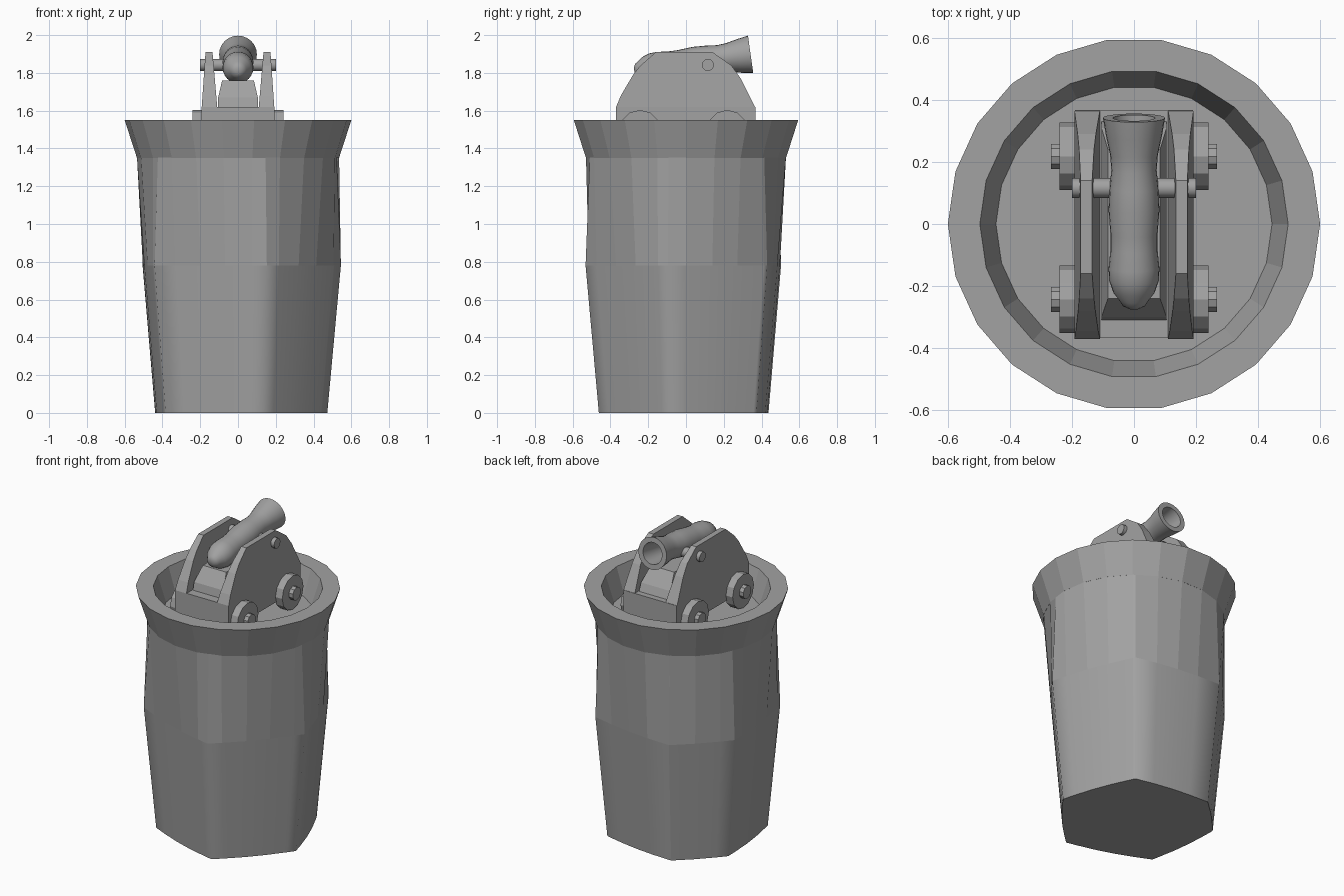
import bpy, bmesh
from math import sin, cos, pi, radians, tau
from mathutils import Matrix, Vector

cube = bpy.data.objects.get("Cube")
if cube:
    bpy.data.objects.remove(cube)

grey = bpy.data.materials.new("stone grey")
grey.use_nodes = True
colour = (0.36, 0.36, 0.36, 1)
grey.diffuse_color = colour
grey.node_tree.nodes["Principled BSDF"].inputs["Base Color"].default_value = colour


def finish(name, bm, smooth=False):
    bmesh.ops.recalc_face_normals(bm, faces=bm.faces)
    mesh = bpy.data.meshes.new(name)
    bm.to_mesh(mesh)
    bm.free()
    mesh.materials.append(grey)
    obj = bpy.data.objects.new(name, mesh)
    bpy.context.collection.objects.link(obj)
    if smooth:
        bpy.ops.object.select_all(action="DESELECT")
        obj.select_set(True)
        bpy.context.view_layer.objects.active = obj
        bpy.ops.object.shade_smooth_by_angle(angle=radians(40))
    return obj


def loft(rings):
    """Bridge rings of points and cap both ends."""
    bm = bmesh.new()
    loops = [[bm.verts.new(p) for p in ring] for ring in rings]
    n = len(loops[0])
    for a, b in zip(loops, loops[1:]):
        for i in range(n):
            j = (i + 1) % n
            bm.faces.new((a[i], a[j], b[j], b[i]))
    bm.faces.new(loops[0])
    bm.faces.new(loops[-1])
    return bm


def lathe(profile, sides, matrix=Matrix()):
    """Turn (radius, height) points about local z."""
    return loft([[matrix @ Vector((r * cos(tau * i / sides), r * sin(tau * i / sides), h))
                  for i in range(sides)] for r, h in profile])


def box(half_x, levels):
    """Block from (z, y_min, y_max, half width factor) levels."""
    return loft([[(-half_x * k, y0, z), (half_x * k, y0, z), (half_x * k, y1, z), (-half_x * k, y1, z)]
                 for z, y0, y1, k in levels])


# Pedestal: rounded six-cornered base changing to a round top
corners = [-10, 51, 114.5, 156, 217, 286]
SIDES = 22


def polygon_radius(angle, angles, radius, bulge=0):
    for a, b in zip(angles, angles[1:] + [angles[0] + 360]):
        rel = (angle - a) % 360
        if rel < b - a:
            half = radians(b - a) / 2
            flat = radius * cos(half) / cos(radians(rel) - half)
            return flat + bulge * (radius - flat)


round_angles = [360 * i / SIDES for i in range(SIDES)]
columns = sorted(round_angles + [a % 360 for a in corners])


def pedestal_ring(z, angles, radius, bulge):
    ring = []
    for a in columns:
        r = polygon_radius(a, angles, radius, bulge)
        ring.append((r * cos(radians(a)), r * sin(radians(a)), z))
    return ring


bm = loft([pedestal_ring(0, corners, 0.48, 0.22),
           pedestal_ring(0.78, corners, 0.553, 0.22),
           pedestal_ring(1.36, round_angles, 0.535, 0)])
for f in bm.faces:
    f.smooth = 0.1 < f.calc_center_median().z < 0.6
for e in bm.edges:
    if abs(e.verts[0].co.z - e.verts[1].co.z) < 0.01:
        e.smooth = False
finish("pedestal", bm)

# Flared rim with a sunken floor
finish("rim", lathe([(0.535, 1.35), (0.6, 1.55), (0.497, 1.55), (0.445, 1.385)], SIDES))

# Carriage bed and the tapered block under the barrel
finish("carriage_bed", box(0.19, [(1.46, -0.368, 0.368, 1), (1.62, -0.368, 0.368, 1)]))
finish("barrel_support", box(0.105, [(1.62, -0.31, 0.33, 1), (1.67, -0.3, 0.31, 1),
                                     (1.76, -0.24, 0.24, 0.8)]))

# Side cheeks, thinner towards the top
outline = [(-0.37, 1.46), (-0.37, 1.62), (-0.345, 1.68), (-0.28, 1.79), (-0.24, 1.84),
           (-0.16, 1.91), (0.14, 1.91), (0.24, 1.84), (0.29, 1.77), (0.365, 1.62), (0.365, 1.46)]
for side, s in (("left", 1), ("right", -1)):
    bm = loft([[(x * s, y, z) for y, z in outline] for x in (0.11, 0.192)])
    bmesh.ops.bisect_plane(bm, geom=bm.verts[:] + bm.edges[:] + bm.faces[:],
                           plane_co=(0, 0, 1.62), plane_no=(0, 0, 1))
    for v in bm.verts:
        t = max(0, (v.co.z - 1.62) / 0.29)
        v.co.x += s * t * (0.025 if abs(v.co.x) < 0.15 else -0.02)
    finish(side + "_cheek", bm)

    # Wheels with axle ends
    for end, y in (("back", 0.218), ("front", -0.243)):
        turn = Matrix.Translation((0, y, 1.495)) @ Matrix.Rotation(s * pi / 2, 4, "Y")
        finish(f"{side}_{end}_wheel", lathe([(0.109, 0.188), (0.109, 0.24)], 12, turn))
        finish(f"{side}_{end}_axle", lathe([(0.042, 0.18), (0.042, 0.268)], 10, turn))

# Trunnion pin through the cheeks
turn = Matrix.Translation((0, 0.116, 1.842)) @ Matrix.Rotation(pi / 2, 4, "Y")
finish("trunnion", lathe([(0.032, -0.2), (0.032, 0.2)], 12, turn), True)

# Barrel: hollow muzzle, narrow neck, swelling body and round breech
profile = [(0.055, -0.2), (0.068, 0), (0.1, 0), (0.09, -0.06), (0.077, -0.12), (0.073, -0.17),
           (0.079, -0.23), (0.082, -0.3), (0.076, -0.38), (0.076, -0.43), (0.082, -0.49),
           (0.08, -0.53), (0.066, -0.57), (0.045, -0.597), (0.036, -0.612), (0.015, -0.622)]
tilt = Matrix.Translation((0, 0.342, 1.898)) @ Matrix.Rotation(radians(-82), 4, "X")
finish("barrel", lathe(profile, 24, tilt), True)
